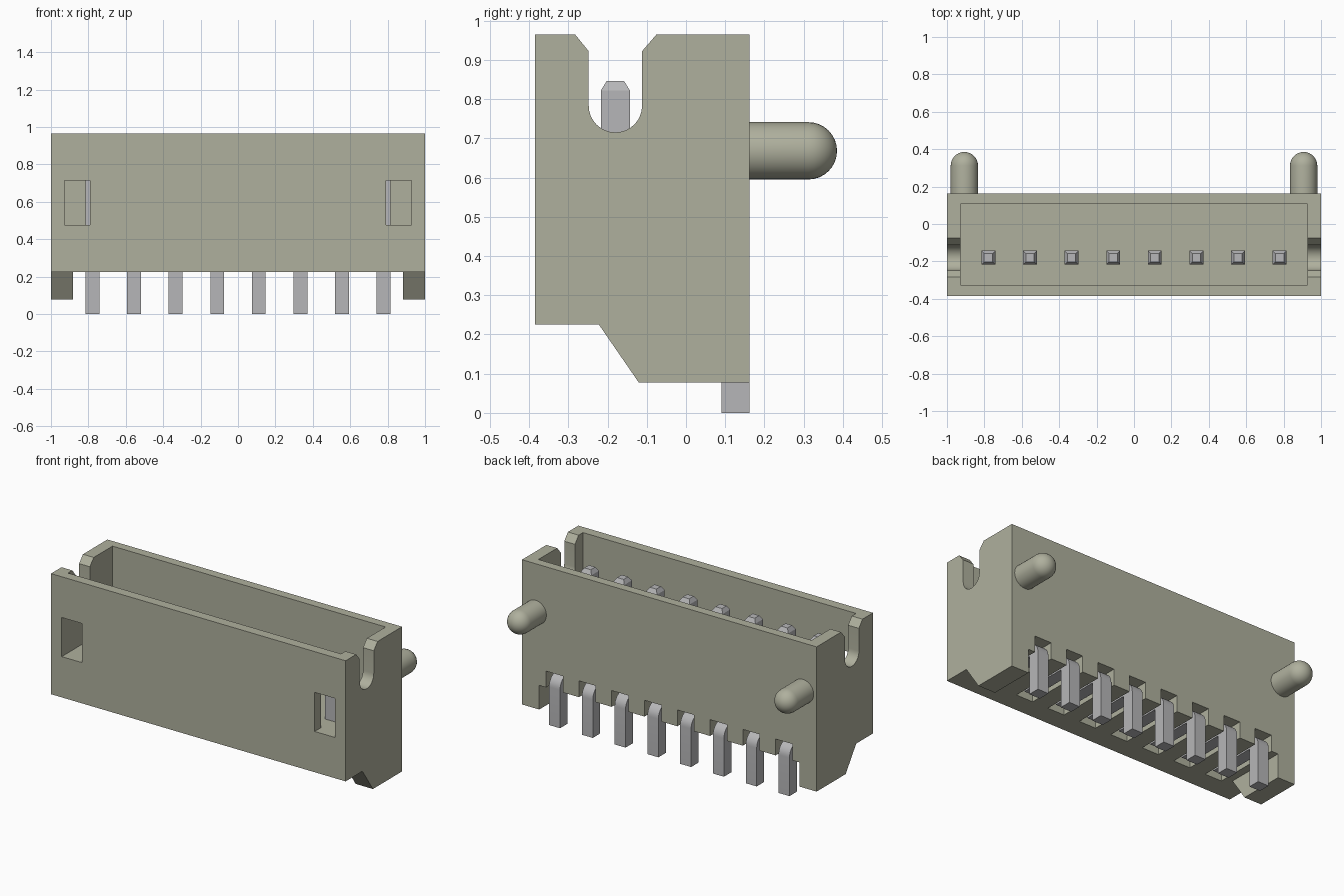
import bpy, bmesh, math
from mathutils import Vector

if "Cube" in bpy.data.objects:
    bpy.data.objects.remove(bpy.data.objects["Cube"])


def material(name, rgb):
    m = bpy.data.materials.new(name)
    m.diffuse_color = (*rgb, 1)
    m.use_nodes = True
    m.node_tree.nodes["Principled BSDF"].inputs["Base Color"].default_value = m.diffuse_color
    return m


PLASTIC = material("beige_plastic", (0.43, 0.435, 0.34))
METAL = material("pin_metal", (0.47, 0.47, 0.48))


def add_object(name, bm, mat):
    bmesh.ops.recalc_face_normals(bm, faces=bm.faces[:])
    me = bpy.data.meshes.new(name)
    bm.to_mesh(me)
    bm.free()
    ob = bpy.data.objects.new(name, me)
    bpy.context.collection.objects.link(ob)
    me.materials.append(mat)
    return ob


def side_prism(profile, x0, x1):
    """Extrude a (y, z) outline along x."""
    bm = bmesh.new()
    face = bm.faces.new([bm.verts.new((x0, y, z)) for y, z in profile])
    out = bmesh.ops.extrude_face_region(bm, geom=[face])
    moved = [v for v in out["geom"] if isinstance(v, bmesh.types.BMVert)]
    bmesh.ops.translate(bm, verts=moved, vec=(x1 - x0, 0, 0))
    bmesh.ops.recalc_face_normals(bm, faces=bm.faces[:])
    return bm


def box(x0, x1, y0, y1, z0, z1):
    return side_prism([(y0, z0), (y1, z0), (y1, z1), (y0, z1)], x0, x1)


def arc(cy, cz, r, a0, a1, n):
    steps = [math.radians(a0 + (a1 - a0) * i / n) for i in range(n + 1)]
    return [(cy + r * math.cos(a), cz + r * math.sin(a)) for a in steps]


def select_only(ob):
    bpy.ops.object.select_all(action='DESELECT')
    ob.select_set(True)
    bpy.context.view_layer.objects.active = ob


def cut(ob, bm):
    cutter = add_object("cutter", bm, PLASTIC)
    cutter.hide_render = True
    mod = ob.modifiers.new("cut", 'BOOLEAN')
    mod.operation = 'DIFFERENCE'
    mod.solver = 'EXACT'
    mod.object = cutter
    select_only(ob)
    bpy.ops.object.modifier_apply(modifier=mod.name)
    bpy.data.objects.remove(cutter, do_unlink=True)


PIN_X = [(i - 3.5) * 0.2225 for i in range(8)]

# Housing: side outline with sloped feet, extruded over the full width
housing = add_object("housing", side_prism(
    [(-0.385, 0.225), (-0.222, 0.225), (-0.12, 0.077), (0.162, 0.077),
     (0.162, 0.965), (-0.385, 0.965)], -1, 1), PLASTIC)

# Gap between the two feet, then the open cavity
cut(housing, box(-0.883, 0.883, -0.23, 0.5, -0.2, 0.225))
cut(housing, box(-0.927, 0.927, -0.325, 0.107, 0.475, 1.2))

# Round-bottomed, chamfered keyway through each end wall
keyway = arc(-0.18, 0.783, 0.068, 180, 360, 16) + [
    (-0.112, 0.922), (-0.075, 0.965), (-0.075, 1.1),
    (-0.283, 1.1), (-0.283, 0.965), (-0.248, 0.922)]
for s in (-1, 1):
    cut(housing, side_prism(keyway, *sorted((s * 0.9, s * 1.1))))
    # Front latch window
    cut(housing, box(*sorted((s * 0.79, s * 0.927)), -0.5, -0.3, 0.475, 0.715))

# Pin channels in the underside, open at the back
for x in PIN_X:
    cut(housing, box(x - 0.057, x + 0.057, -0.26, 0.3, 0.1, 0.325))
select_only(housing)
bpy.ops.object.shade_smooth_by_angle(angle=math.radians(30))

# Bent contact pins with tapered tips
pin_outline = [(-0.217, 0.235), (0.09, 0.235), (0.09, 0), (0.162, 0)] + \
    arc(0.09, 0.235, 0.072, 0, 90, 8) + \
    [(-0.143, 0.307), (-0.143, 0.822), (-0.217, 0.822)]
for i, x in enumerate(PIN_X):
    bm = side_prism(pin_outline, x - 0.037, x + 0.037)
    top = max(bm.faces, key=lambda f: f.calc_center_median().z
              if f.normal.z > 0.9 else -1)
    bmesh.ops.inset_individual(bm, faces=[top], thickness=0.021, depth=0.024)
    pin = add_object(f"contact_pin_{i + 1}", bm, METAL)
    select_only(pin)
    bpy.ops.object.shade_smooth_by_angle(angle=math.radians(30))

# Round-ended locating pegs on the back
for side, x in (("left", -0.907), ("right", 0.907)):
    bm = bmesh.new()
    outline = [(0.13, 0), (0.13, 0.073)] + arc(0.312, 0, 0.073, 90, 0, 8)
    verts = [bm.verts.new((x + r, y, 0.668)) for y, r in outline]
    edges = [bm.edges.new(p) for p in zip(verts, verts[1:])]
    bmesh.ops.spin(bm, geom=verts + edges, cent=Vector((x, 0, 0.668)),
                   axis=(0, 1, 0), angle=2 * math.pi, steps=32)
    bmesh.ops.remove_doubles(bm, verts=bm.verts[:], dist=1e-4)
    peg = add_object(f"{side}_locating_peg", bm, PLASTIC)
    select_only(peg)
    bpy.ops.object.shade_smooth_by_angle(angle=math.radians(30))
